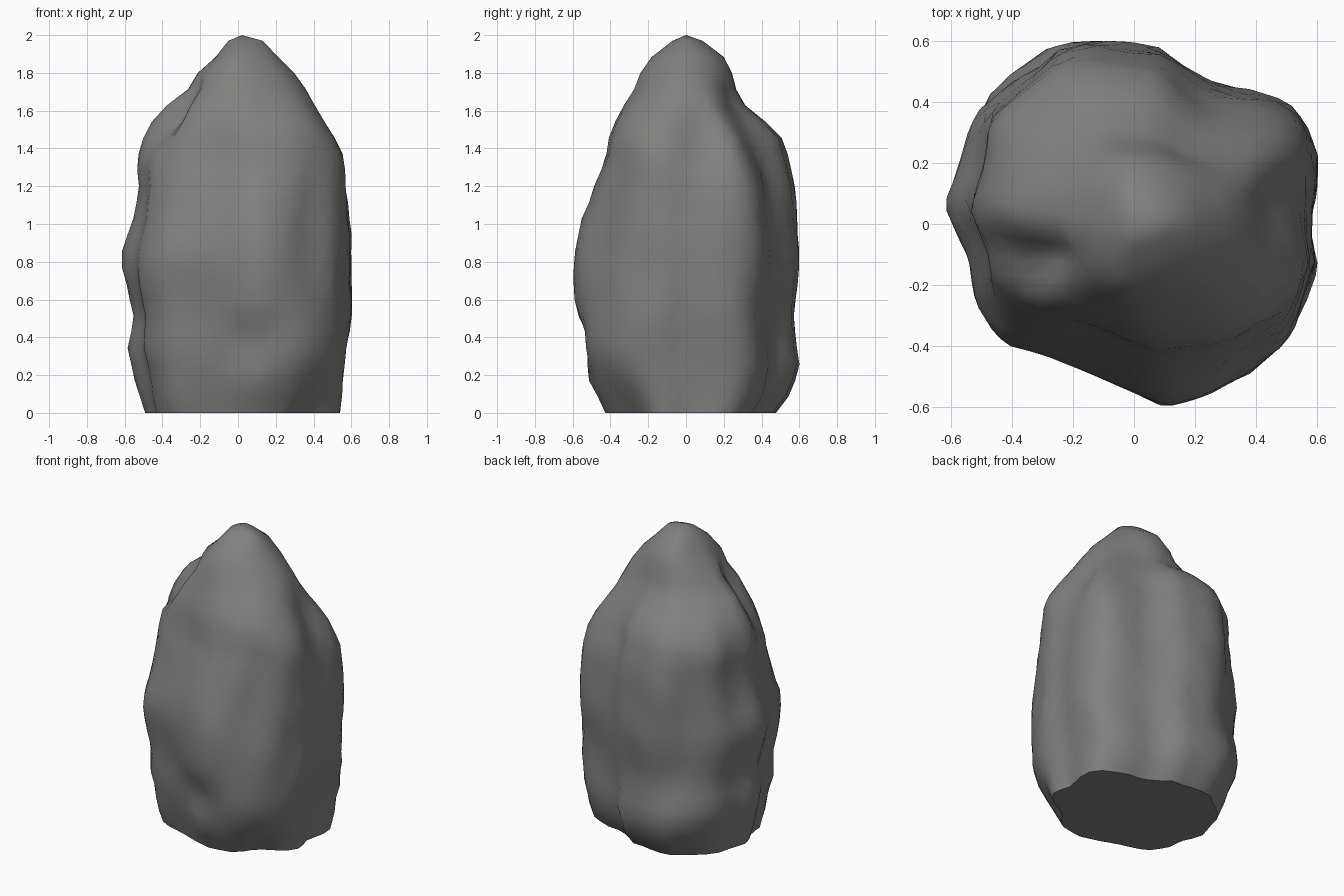
import bpy, bmesh, math
from mathutils import Vector, noise

if "Cube" in bpy.data.objects:
    bpy.data.objects.remove(bpy.data.objects["Cube"])

# Height, then reach to left, right, front, back
PROFILE = [
    (0.00, .50, .54, .44, .48), (0.10, .53, .55, .47, .56), (0.25, .56, .57, .53, .61),
    (0.35, .58, .58, .56, .60), (0.50, .56, .60, .58, .59), (0.66, .60, .61, .60, .60),
    (0.82, .62, .60, .61, .61), (1.00, .57, .60, .57, .60), (1.20, .54, .60, .50, .58),
    (1.35, .54, .57, .43, .55), (1.48, .47, .50, .41, .50), (1.62, .37, .42, .34, .32),
    (1.70, .27, .37, .28, .27), (1.80, .21, .30, .24, .24), (1.90, .10, .20, .17, .19),
    (1.97, .05, .13, .07, .09)]

# Plan outline, counter-clockwise
OUTLINE = [
    (.58, 0), (.60, .12), (.61, .22), (.58, .33), (.52, .39), (.38, .44), (.28, .45),
    (.18, .50), (.09, .58), (0, .585), (-.16, .61), (-.27, .59), (-.34, .52), (-.43, .45),
    (-.52, .36), (-.56, .20), (-.61, .06), (-.54, -.10), (-.52, -.24), (-.42, -.39),
    (-.30, -.44), (-.15, -.49), (.10, -.61), (.28, -.57), (.38, -.51), (.48, -.41),
    (.57, -.27), (.61, -.15)]

# Hollows and swellings: angle, height, angular width, height width, amount
DENTS = [
    (203, 1.60, 15, .15, -.24), (168, 1.58, 20, .14, .10), (13, 1.42, 10, .18, -.13),
    (48, 1.46, 22, .20, -.13), (-42, 1.52, 20, .20, .11), (-52, 1.00, 11, .28, -.10),
    (-45, .30, 16, .15, .06), (-45, 0, 18, .08, -.12), (135, .30, 16, .20, .06),
    (135, 1.42, 18, .15, .04), (225, .08, 16, .12, .07), (-84, .38, 13, .12, -.12),
    (-85, .14, 16, .09, .05), (65, 1.62, 14, .12, -.05), (115, .65, 11, .40, -.05),
    (-20, .80, 9, .30, -.04), (-125, .80, 10, .40, -.03), (35, .50, 12, .30, -.03)]

SEGMENTS, RINGS = 44, 24


def reach(z):
    for a, b in zip(PROFILE, PROFILE[1:]):
        if z <= b[0]:
            t = (z - a[0]) / (b[0] - a[0])
            return [p + (q - p) * t for p, q in zip(a[1:], b[1:])]
    return PROFILE[-1][1:]


def outline_point(angle):
    """Point where a ray at this angle meets the plan outline."""
    d = Vector((math.cos(angle), math.sin(angle)))
    for i, p in enumerate(OUTLINE):
        p, q = Vector(p), Vector(OUTLINE[(i + 1) % len(OUTLINE)])
        c0, c1 = d.x * p.y - d.y * p.x, d.x * q.y - d.y * q.x
        if c0 <= 1e-9 and c1 > 1e-9 and d.dot(p) > 0:
            return p.lerp(q, -c0 / (c1 - c0))
    return d * .6


def surface(angle, z):
    left, right, front, back = reach(z)
    p = outline_point(angle)
    # The plan becomes rounder towards the peak
    round_p = Vector((math.cos(angle), math.sin(angle))) * .61
    p = p.lerp(round_p, max(0, min(1, (z - 1.4) / .4)))
    x = p.x / .61 * (right if p.x > 0 else left)
    y = p.y / .61 * (back if p.y > 0 else front)
    k = 1
    for a, h, wa, wh, amount in DENTS:
        da = (math.degrees(angle) - a + 180) % 360 - 180
        k += amount * math.exp(-(da / wa) ** 2 - ((z - h) / wh) ** 2)
    k += .04 * noise.noise(Vector((x * 5, y * 5, z * 3)))
    return Vector((x * k, y * k, z))


# Boulder: stacked rings closed by a flat base and a peak
bm = bmesh.new()
rings = []
for j in range(RINGS):
    z = 1.97 * j / (RINGS - 1)
    rings.append([bm.verts.new(surface(math.tau * (i + .5 * (j % 2)) / SEGMENTS, z))
                  for i in range(SEGMENTS)])
for j in range(RINGS - 1):
    lo, hi = rings[j], rings[j + 1]
    for i in range(SEGMENTS):
        n = (i + 1) % SEGMENTS
        if j % 2:
            bm.faces.new((lo[i], hi[n], hi[i]))
            bm.faces.new((lo[i], lo[n], hi[n]))
        else:
            bm.faces.new((lo[i], lo[n], hi[i]))
            bm.faces.new((lo[n], hi[n], hi[i]))
peak = bm.verts.new((.02, 0, 2))
for i in range(SEGMENTS):
    bm.faces.new((rings[-1][i], rings[-1][(i + 1) % SEGMENTS], peak))
bm.faces.new(rings[0][::-1])
bmesh.ops.recalc_face_normals(bm, faces=bm.faces)

mesh = bpy.data.meshes.new("boulder")
bm.to_mesh(mesh)
bm.free()
boulder = bpy.data.objects.new("boulder", mesh)
bpy.context.collection.objects.link(boulder)

stone = bpy.data.materials.new("grey stone")
stone.diffuse_color = (.225, .217, .208, 1)
stone.use_nodes = True
stone.node_tree.nodes["Principled BSDF"].inputs["Base Color"].default_value = stone.diffuse_color
mesh.materials.append(stone)

bpy.context.view_layer.objects.active = boulder
boulder.select_set(True)
bpy.ops.object.shade_smooth_by_angle(angle=math.radians(50))
